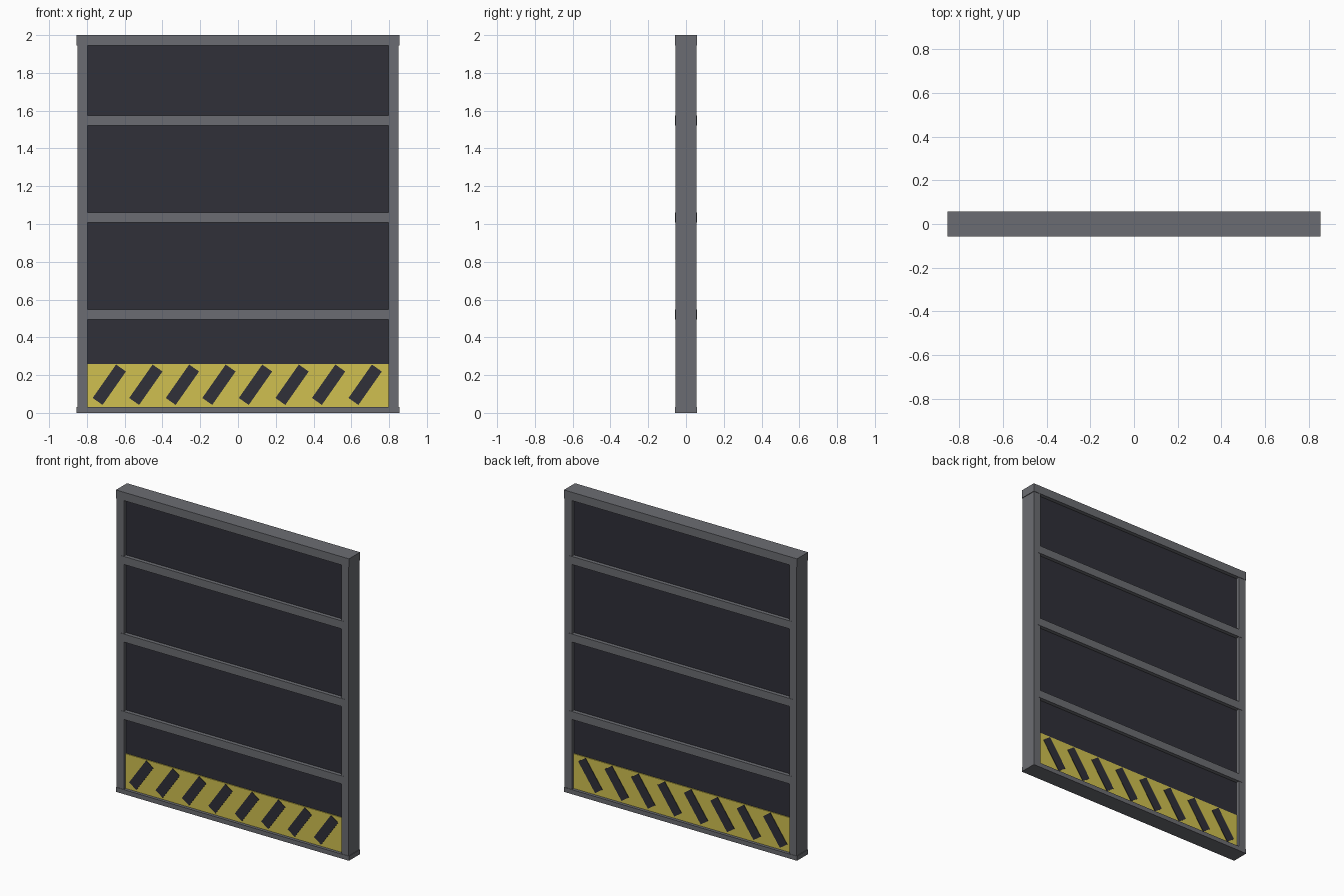
import bpy
import math

if "Cube" in bpy.data.objects:
    bpy.data.objects.remove(bpy.data.objects["Cube"])


def material(name, rgb):
    m = bpy.data.materials.new(name)
    m.diffuse_color = (*rgb, 1)
    m.use_nodes = True
    m.node_tree.nodes["Principled BSDF"].inputs["Base Color"].default_value = m.diffuse_color
    return m


STEEL = material("grey steel", (0.148, 0.152, 0.168))
DARK = material("dark panel", (0.029, 0.029, 0.040))
YELLOW = material("hazard yellow", (0.63, 0.53, 0.08))


def box(name, size, centre, mat, tilt=0.0):
    """Box with full dimensions, tilted about the y axis."""
    bpy.ops.mesh.primitive_cube_add(size=1, location=centre, rotation=(0, tilt, 0))
    ob = bpy.context.object
    ob.name = name
    ob.scale = size
    bpy.ops.object.transform_apply(location=False, rotation=False, scale=True)
    ob.data.materials.append(mat)
    return ob


# Outer frame: top and bottom rails stand slightly proud of the posts
box("top_rail", (1.708, 0.116, 0.055), (0, 0, 1.9725), STEEL)
box("bottom_rail", (1.708, 0.116, 0.03), (0, 0, 0.015), STEEL)
for side, s in (("left", -1), ("right", 1)):
    box(side + "_post", (0.053, 0.111, 1.92), (s * 0.8235, 0, 0.9875), STEEL)

# Door panel
box("door_panel", (1.60, 0.064, 1.92), (0, 0, 0.9875), DARK)

# Horizontal ribs, overlapping the posts a little
for i, z in enumerate((0.521, 1.034, 1.548)):
    box(f"rib_{i + 1}", (1.64, 0.115, 0.053), (0, 0, z), STEEL)

# Hazard band and slanted stripes on both faces
for side, s in (("front", -1), ("back", 1)):
    box(side + "_hazard_band", (1.596, 0.008, 0.232), (0, s * 0.034, 0.144), YELLOW)
    for i in range(8):
        x = -0.004 + (i - 3.5) * 0.1935
        box(f"{side}_stripe_{i + 1}", (0.064, 0.006, 0.216),
            (x, s * 0.038, 0.149), DARK, math.radians(35))
